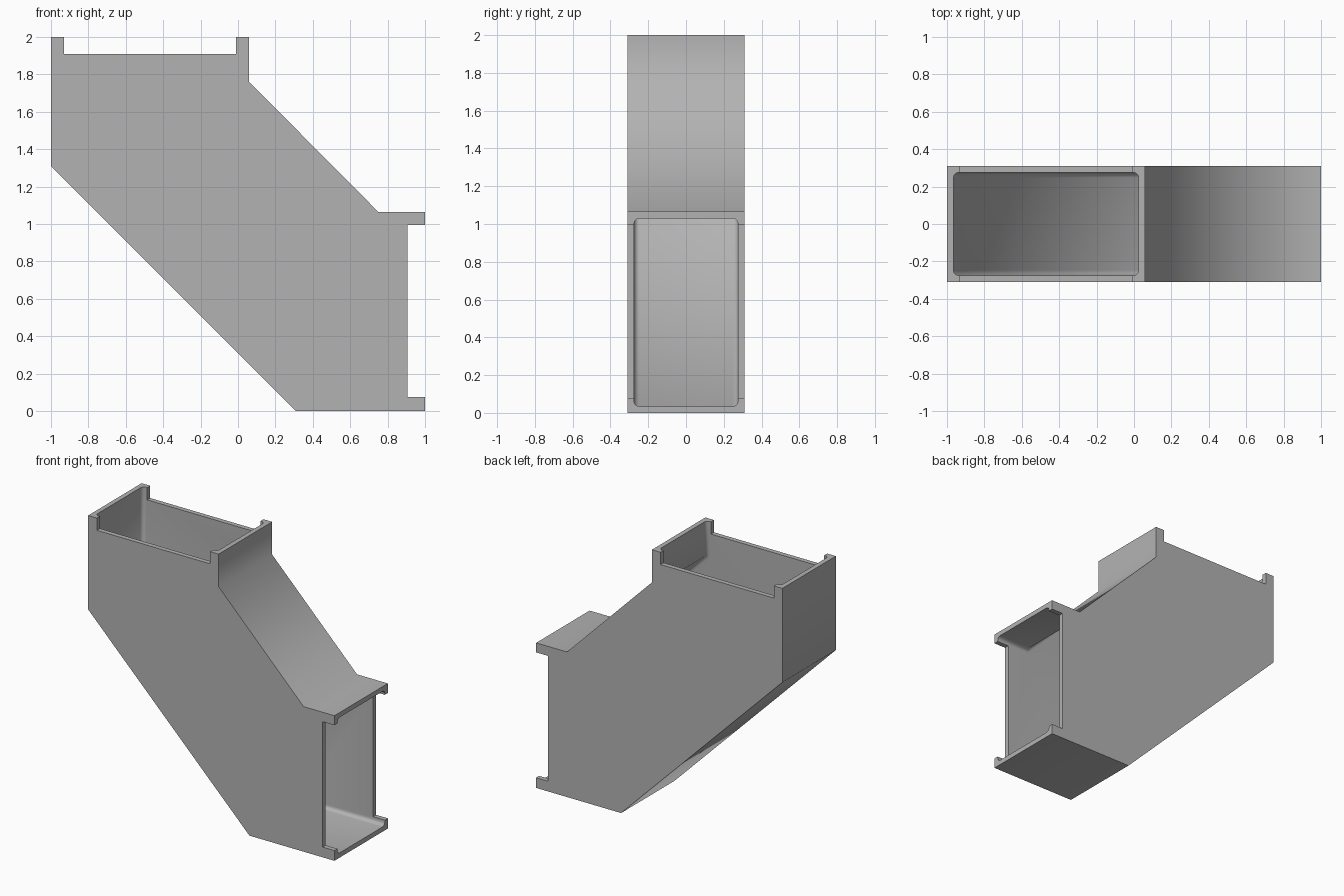
import bpy, bmesh
from math import radians, cos, sin, pi
from mathutils import Vector

cube = bpy.data.objects.get("Cube")
if cube:
    bpy.data.objects.remove(cube)

HALF = 0.31      # half depth of the duct
WALL = 0.035     # wall thickness
RADIUS = 0.028   # rounding of the bore corners

grey = bpy.data.materials.new("plain grey")
grey.use_nodes = True
colour = (0.45, 0.45, 0.45, 1)
grey.diffuse_color = colour
grey.node_tree.nodes["Principled BSDF"].inputs["Base Color"].default_value = colour


def loft(name, rings):
    """Solid skinned through rings of equal point count, with end caps."""
    bm = bmesh.new()
    loops = [[bm.verts.new(p) for p in ring] for ring in rings]
    n = len(loops[0])
    for a, b in zip(loops, loops[1:]):
        for i in range(n):
            j = (i + 1) % n
            bm.faces.new((a[i], a[j], b[j], b[i]))
    bm.faces.new(loops[0])
    bm.faces.new(loops[-1])
    bmesh.ops.recalc_face_normals(bm, faces=bm.faces)
    mesh = bpy.data.meshes.new(name)
    bm.to_mesh(mesh)
    bm.free()
    mesh.materials.append(grey)
    obj = bpy.data.objects.new(name, mesh)
    bpy.context.collection.objects.link(obj)
    return obj


def slab(name, profile, half):
    """Profile in x and z, extruded along y."""
    return loft(name, [[(x, y, z) for x, z in profile] for y in (-half, half)])


def box(name, x0, x1, z0, z1):
    return slab(name, [(x0, z0), (x1, z0), (x1, z1), (x0, z1)], HALF + 0.1)


def bore_ring(inner, outer):
    """Rounded rectangle spanning the duct from its inner to its outer bend."""
    a, b = Vector((inner[0], 0, inner[1])), Vector((outer[0], 0, outer[1]))
    mid, along = (a + b) / 2, (b - a).normalized()
    u, v = (b - a).length / 2 - RADIUS, HALF - WALL - RADIUS
    ring = []
    for k, (su, sv) in enumerate([(1, 1), (-1, 1), (-1, -1), (1, -1)]):
        for s in range(6):
            t = (k + s / 5) * pi / 2
            ring.append(mid + along * (su * u + RADIUS * cos(t))
                        + Vector((0, sv * v + RADIUS * sin(t), 0)))
    return ring


# Angled elbow body
body = slab("duct_elbow", [(-1, 2), (-1, 1.31), (0.31, 0), (1, 0),
                           (1, 1.065), (0.75, 1.065), (0.06, 1.76), (0.06, 2)], HALF)

# Hollow passage and the notches between the corner tabs
inner = [(0.025, 2.1), (0.025, 1.745), (0.735, 1.03), (1.1, 1.03)]
outer = [(-0.965, 2.1), (-0.965, 1.325), (0.325, 0.035), (1.1, 0.035)]
cutters = [
    loft("bore_cutter", [bore_ring(i, o) for i, o in zip(inner, outer)]),
    box("top_notch_cutter", -0.93, -0.01, 1.91, 2.1),
    box("side_notch_cutter", 0.905, 1.1, 0.075, 0.995),
]
bpy.context.view_layer.objects.active = body
for cutter in cutters:
    mod = body.modifiers.new("cut", 'BOOLEAN')
    mod.operation, mod.solver, mod.object = 'DIFFERENCE', 'EXACT', cutter
    bpy.ops.object.modifier_apply(modifier=mod.name)
    bpy.data.objects.remove(cutter)

# Smooth outer bend and bore, crisp edges on the upper slope
bpy.ops.object.select_all(action='DESELECT')
body.select_set(True)
bpy.ops.object.shade_smooth_by_angle(angle=radians(50))
mesh = body.data
sharp = mesh.attributes.get("sharp_edge") or mesh.attributes.new("sharp_edge", 'BOOLEAN', 'EDGE')
for edge in mesh.edges:
    p, q = (mesh.vertices[i].co for i in edge.vertices)
    m = (p + q) / 2
    for x, z in [(0.06, 1.76), (0.75, 1.065)]:
        if abs(m.x - x) < 0.005 and abs(m.z - z) < 0.005:
            sharp.data[edge.index].value = True
